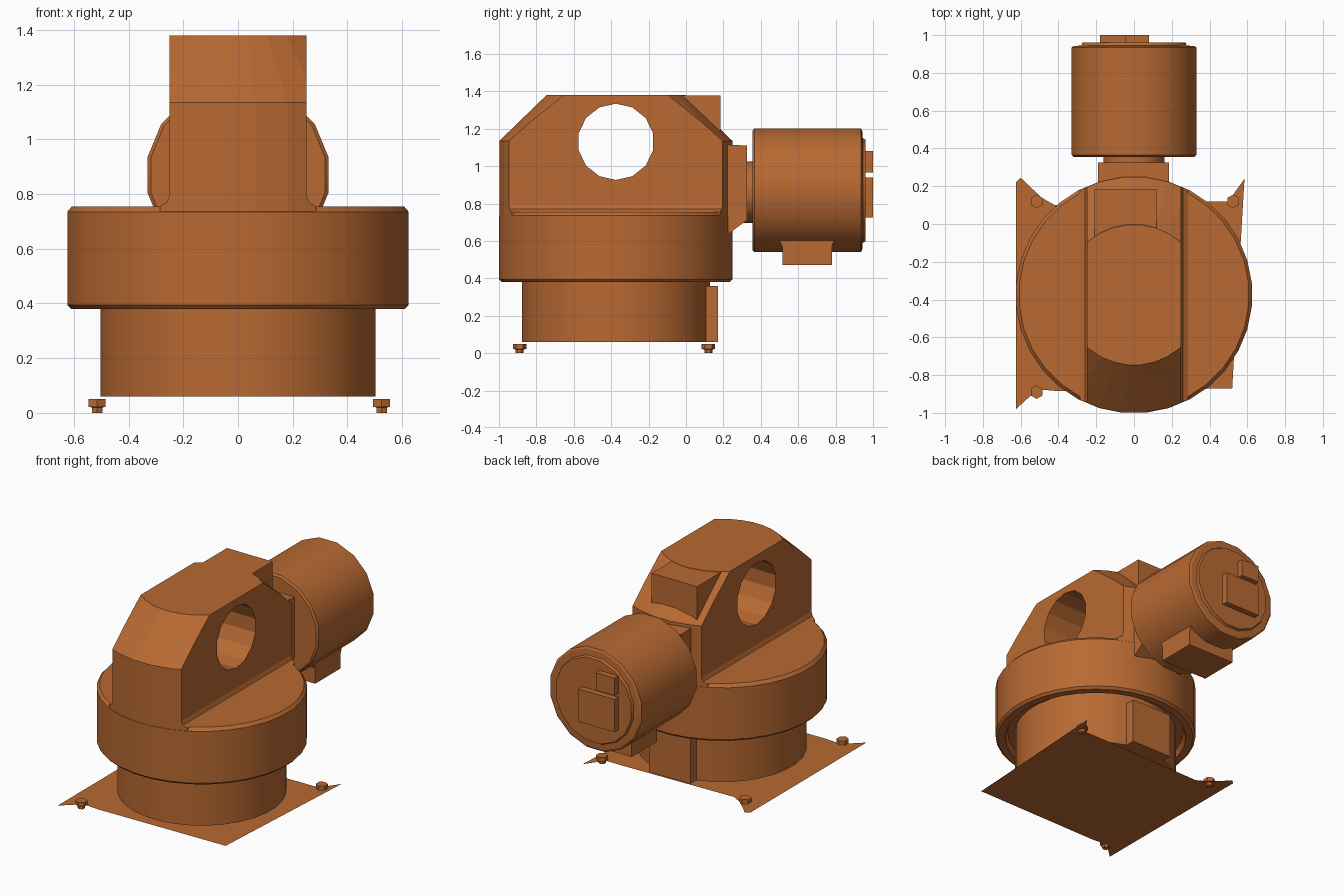
import bpy, bmesh, math
from mathutils import Matrix, Vector

if "Cube" in bpy.data.objects:
    bpy.data.objects.remove(bpy.data.objects["Cube"])

rust = bpy.data.materials.new("rust_orange_paint")
rust.diffuse_color = (0.48, 0.142, 0.032, 1)
rust.use_nodes = True
rust.node_tree.nodes["Principled BSDF"].inputs["Base Color"].default_value = rust.diffuse_color

CY = -0.375  # axis of the round body


def finish(name, bm, smooth=None):
    bmesh.ops.recalc_face_normals(bm, faces=bm.faces)
    me = bpy.data.meshes.new(name)
    bm.to_mesh(me)
    bm.free()
    ob = bpy.data.objects.new(name, me)
    bpy.context.collection.objects.link(ob)
    me.materials.append(rust)
    if smooth:
        bpy.ops.object.select_all(action='DESELECT')
        ob.select_set(True)
        bpy.context.view_layer.objects.active = ob
        bpy.ops.object.shade_smooth_by_angle(angle=math.radians(smooth))
    return ob


def lathe(name, profile, centre, n, axis='Z', smooth=None):
    """Closed solid of revolution from (radius, height) points, capped at both ends."""
    bm = bmesh.new()
    rings = []
    for r, h in profile:
        ring = []
        for i in range(n):
            a = 2 * math.pi * (i + 0.5) / n
            p = Vector((r * math.cos(a), r * math.sin(a), h))
            if axis == 'Y':
                p = Vector((p.x, p.z, p.y))
            if axis == 'X':
                p = Vector((p.z, p.x, p.y))
            ring.append(bm.verts.new(p + Vector(centre)))
        rings.append(ring)
    for a, b in zip(rings, rings[1:]):
        for i in range(n):
            j = (i + 1) % n
            bm.faces.new((a[i], a[j], b[j], b[i]))
    bm.faces.new(rings[0])
    bm.faces.new(rings[-1])
    return finish(name, bm, smooth)


def extrude(name, pts, axis, lo, hi):
    """Prism: 2D points are (x,z) for axis Y, (y,z) for axis X."""
    bm = bmesh.new()

    def co(p, t):
        return (p[0], t, p[1]) if axis == 'Y' else (t, p[0], p[1])
    a = [bm.verts.new(co(p, lo)) for p in pts]
    b = [bm.verts.new(co(p, hi)) for p in pts]
    n = len(pts)
    bm.faces.new(a)
    bm.faces.new(b)
    for i in range(n):
        j = (i + 1) % n
        bm.faces.new((a[i], a[j], b[j], b[i]))
    return finish(name, bm)


def box(name, x0, x1, y0, y1, z0, z1):
    return extrude(name, [(x0, z0), (x1, z0), (x1, z1), (x0, z1)], 'Y', y0, y1)


def boolean(ob, cutter, op):
    m = ob.modifiers.new("cut", 'BOOLEAN')
    m.operation = op
    m.object = cutter
    m.solver = 'EXACT'
    bpy.context.view_layer.objects.active = ob
    bpy.ops.object.modifier_apply(modifier=m.name)
    bpy.data.objects.remove(cutter)


# Thin ground plate with pointed, notched corners
bm = bmesh.new()
outline = [(-.625, -.98), (-.51, -.875), (-.4, -.885), (.52, -.87), (.535, -.6), (.585, .24),
           (.5, .12), (.4, .12), (-.42, .1), (-.49, .14), (-.6, .245), (-.625, .22)]
bm.faces.new([bm.verts.new((x, y, .02)) for x, y in outline])
plate = finish("ground_plate", bm)
if plate.data.polygons[0].normal.z < 0:
    plate.data.flip_normals()

# Anchor bolts at three corners
for i, (x, y) in enumerate([(-.515, .12), (-.515, -.89), (.525, .12)]):
    lathe(f"anchor_bolt_{i}", [(.022, 0), (.022, .02), (.036, .022), (.036, .05)], (x, y, 0), 6)

# Lower column with a box on its back
lathe("column", [(.505, .06), (.505, .42)], (0, CY, 0), 32, smooth=30)
box("column_back_box", -.15, .15, 0, .17, .06, .36)

# Wide drum with recessed underside
lathe("drum", [(.5, .42), (.55, .42), (.565, .38), (.612, .38), (.627, .395),
               (.627, .735), (.61, .755)], (0, CY, 0), 32, smooth=30)

# Upper housing: round body with conical top, trimmed to a slab with flared feet
housing = lathe("upper_housing", [(.626, .735), (.626, 1.135), (.372, 1.38)], (0, CY, 0), 32)
half = [(.285, .70), (.285, .755), (.26, .77), (.25, .795), (.25, 1.5)]
slab = extrude("slab_trim", half + [(-x, z) for x, z in reversed(half)], 'Y', -1.3, .6)
boolean(housing, slab, 'INTERSECT')
# Round hole from side to side
boolean(housing, lathe("hole_cutter", [(.204, -.5), (.204, .5)], (0, CY, 1.13), 14, 'X'), 'DIFFERENCE')
# Block on the rear slope
box("rear_block", -.21, .12, -.1, .185, 1.15, 1.378)

# Motor bracket, neck and body
extrude("motor_bracket", [(.1, .62), (.23, .64), (.325, .71), (.325, 1.11), (.1, 1.12)], 'X', -.19, .185)
lathe("motor_neck", [(.165, .3), (.165, .38)], (0, 0, .86), 14, 'Y', smooth=30)
lathe("motor_body", [(.325, .355), (.337, .365), (.337, .935), (.325, .942), (.285, .945),
                     (.278, .96)], (0, 0, .87), 16, 'Y', smooth=25)

# Plates on the motor end
box("end_plate_large", -.18, .08, .95, 1.0, .725, .94)
box("end_plate_small", -.18, -.045, .95, 1.0, .965, 1.08)

# Terminal box under the motor
extrude("terminal_box", [(.515, .47), (.78, .47), (.78, .57), (.8, .62), (.49, .62), (.515, .57)],
        'X', -.15, .2)
